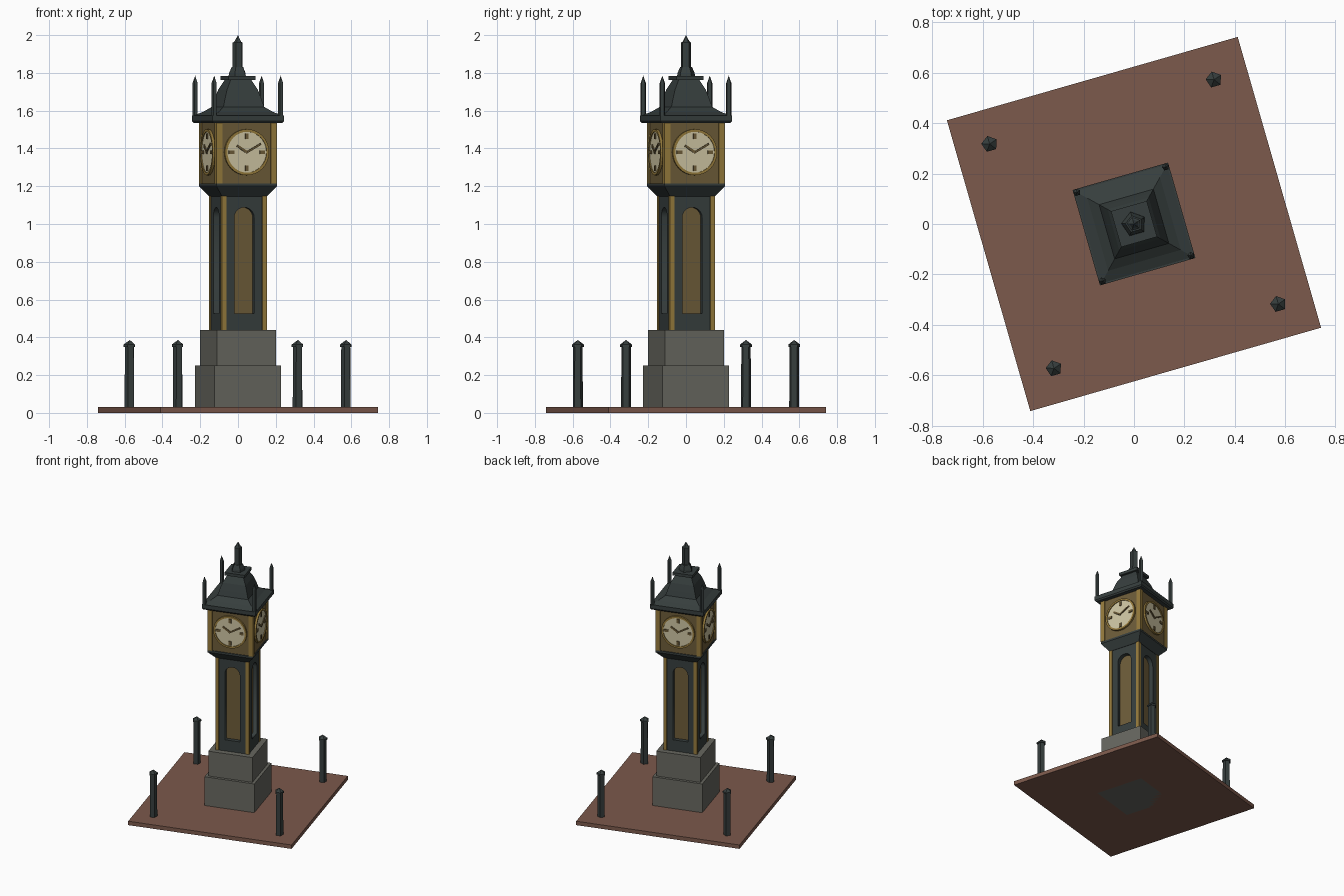
import bpy, bmesh
from math import sin, cos, pi, radians, sqrt
from mathutils import Matrix

if "Cube" in bpy.data.objects:
    bpy.data.objects.remove(bpy.data.objects["Cube"])

T = lambda x, y, z: Matrix.Translation((x, y, z))
R = lambda deg, axis='Z': Matrix.Rotation(radians(deg), 4, axis)
BASE = R(16)  # the whole tower is turned 16 degrees


def material(name, rgb):
    m = bpy.data.materials.new(name)
    m.diffuse_color = (*rgb, 1)
    m.use_nodes = True
    m.node_tree.nodes["Principled BSDF"].inputs["Base Color"].default_value = m.diffuse_color
    return m


brick = material("brick", (.20, .10, .072))
stone = material("stone", (.135, .135, .115))
iron = material("iron", (.037, .048, .047))
gold = material("gold", (.30, .195, .045))
bronze = material("bronze", (.15, .105, .04))
ivory = material("ivory", (.61, .55, .36))


def add(name, mesh, mat, matrix):
    mesh.transform(matrix)
    mesh.materials.clear()
    mesh.materials.append(mat)
    ob = bpy.data.objects.new(name, mesh)
    bpy.context.collection.objects.link(ob)
    return ob


def from_bm(name, bm, mat, matrix):
    bmesh.ops.recalc_face_normals(bm, faces=bm.faces)
    mesh = bpy.data.meshes.new(name)
    bm.to_mesh(mesh)
    bm.free()
    return add(name, mesh, mat, matrix)


def loft(name, profile, mat, matrix=BASE, sides=5, phase=90, ring=False):
    """Stack regular polygons (radius, height); ring joins last to first."""
    bm = bmesh.new()
    loops = []
    for r, z in profile:
        angles = [radians(phase) + 2 * pi * i / sides for i in range(sides)]
        loops.append([bm.verts.new((r * cos(a), r * sin(a), z)) for a in angles])
    pairs = list(zip(loops, loops[1:]))
    if ring:
        pairs.append((loops[-1], loops[0]))
    else:
        bm.faces.new(loops[0])
        bm.faces.new(loops[-1])
    for a, b in pairs:
        for i in range(sides):
            j = (i + 1) % sides
            bm.faces.new((a[i], a[j], b[j], b[i]))
    bmesh.ops.remove_doubles(bm, verts=bm.verts, dist=1e-5)
    return from_bm(name, bm, mat, matrix)


def square(name, profile, mat):
    """Square stack given half widths."""
    return loft(name, [(h * sqrt(2), z) for h, z in profile], mat, sides=4, phase=45)


def box(name, size, mat, matrix):
    bm = bmesh.new()
    bmesh.ops.create_cube(bm, size=1, matrix=Matrix.Diagonal((*size, 1)))
    return from_bm(name, bm, mat, matrix)


def arched_panel(name, outer, inner, thick, mat, matrix):
    """Flat plate with a hole, from a filled 2D curve."""
    cu = bpy.data.curves.new(name, 'CURVE')
    cu.dimensions, cu.fill_mode, cu.extrude = '2D', 'BOTH', thick / 2
    for pts in (outer, inner):
        s = cu.splines.new('POLY')
        s.points.add(len(pts) - 1)
        for p, (x, y) in zip(s.points, pts):
            p.co = (x, y, 0, 1)
        s.use_cyclic_u = True
    tmp = bpy.data.objects.new(name + "_curve", cu)
    bpy.context.collection.objects.link(tmp)
    bpy.context.view_layer.update()
    mesh = bpy.data.meshes.new_from_object(tmp.evaluated_get(bpy.context.evaluated_depsgraph_get()))
    bpy.data.objects.remove(tmp)
    return add(name, mesh, mat, matrix)


# Ground slab and stepped stone plinth
square("paving", [(.6, 0), (.6, .03)], brick)
square("plinth_lower", [(.183, 0), (.183, .25)], stone)
square("plinth_upper", [(.162, .25), (.162, .44)], stone)

# Shaft core, flared collar, clock case
square("shaft_core", [(.09, .44), (.09, 1.16)], bronze)
square("collar", [(.122, 1.145), (.166, 1.2), (.166, 1.215)], iron)
square("clock_case", [(.16, 1.215), (.16, 1.54)], bronze)

# Eave, bell roof, cap and spire
square("eave", [(.19, 1.535), (.197, 1.545), (.197, 1.575)], iron)
square("bell_roof", [(.19, 1.575), (.15, 1.593), (.112, 1.62), (.101, 1.66),
                     (.085, 1.71), (.056, 1.765)], iron)
square("roof_cap", [(.074, 1.762), (.074, 1.784)], iron)
loft("spire", [(.05, 1.784), (.047, 1.80), (.034, 1.83), (.028, 1.83), (.028, 1.96),
               (.019, 1.966), (0, 2.0)], iron)

arch = [(-.055, .525), (.055, .525)] + [
    (.055 * cos(pi * i / 12), 1.033 + .055 * sin(pi * i / 12)) for i in range(13)]
plate = [(-.115, .44), (.115, .44), (.115, 1.15), (-.115, 1.15)]

for k in range(4):
    turn = BASE @ R(90 * k)
    face = turn @ R(90, 'X')  # x across, y up, z outwards
    # Shaft side with arched recess, and gilded corner posts
    arched_panel(f"shaft_panel_{k}", plate, arch, .03, iron, face @ T(0, 0, .105))
    box(f"shaft_post_{k}", (.025, .025, .71), gold, turn @ T(.1115, -.1115, .795))
    box(f"case_post_{k}", (.034, .034, .325), gold, turn @ T(.15, -.15, 1.3775))
    # Clock face
    dial = face @ T(0, 1.38, .16)
    loft(f"dial_{k}", [(.112, -.005), (.112, .008)], ivory, dial, 32)
    loft(f"bezel_{k}", [(.108, 0), (.108, .014), (.122, .014), (.122, 0)], gold, dial, 32, ring=True)
    for m in range(4):
        box(f"hour_mark_{k}_{m}", (.018, .03, .008), bronze, dial @ R(90 * m) @ T(0, .085, .01))
    box(f"hour_hand_{k}", (.013, .07, .006), bronze, dial @ R(57) @ T(0, .03, .012))
    box(f"minute_hand_{k}", (.01, .095, .006), bronze, dial @ R(-60) @ T(0, .04, .014))
    # Roof corner finial and bollard
    loft(f"finial_{k}", [(.015, 1.57), (.015, 1.745), (0, 1.785)], iron,
         BASE @ T(*[(.183, -.183, 0), (.183, .183, 0), (-.183, .183, 0), (-.183, -.183, 0)][k]))
    sx, sy = [(1, -1), (1, 1), (-1, 1), (-1, -1)][k]
    loft(f"bollard_{k}", [(.028, .02), (.026, .35), (.033, .35), (.033, .362), (0, .386)], iron,
         BASE @ T(.463 * sx, .463 * sy, 0))
